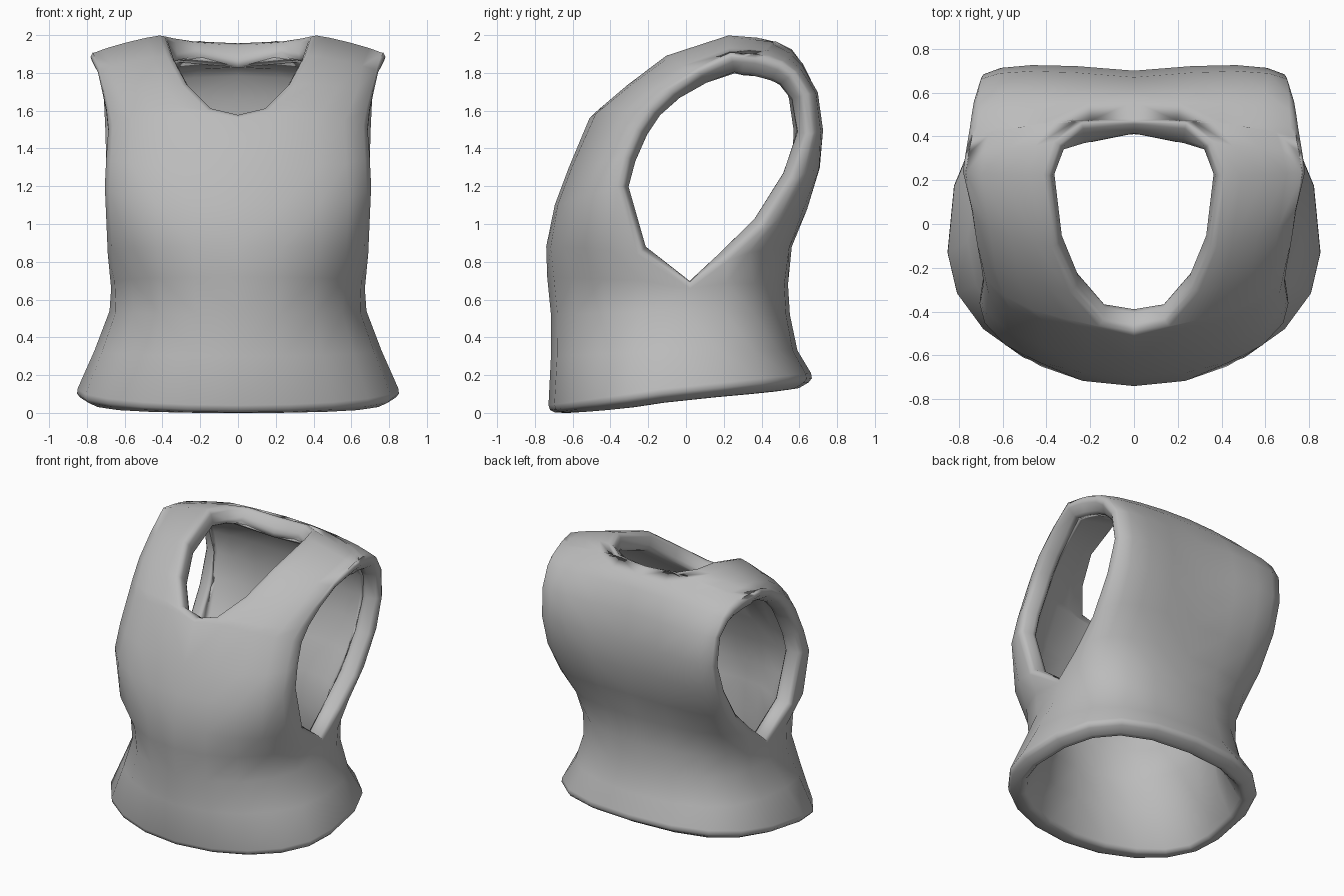
import bpy
import bmesh
from mathutils import Vector
from mathutils.geometry import interpolate_bezier

COLUMNS = 6
THICKNESS = .13

# Each row runs from the centre line (or neck edge) to the side seam (or
# armhole edge): inner point, outer point, roundness, optional blade bulge.
SHOULDER = ((.38, .22, 2.005), (.795, .24, 1.885), .4)

FRONT = [
    ((0, -.73, .005), (.865, -.13, .095), .55),
    ((0, -.715, .3), (.76, -.08, .33), .55),
    ((0, -.715, .52), (.68, 0, .54), .58),
    ((0, -.735, .72), (.685, .02, .69), .6),
    ((0, -.74, .88), (.7, -.23, .86), .6),
    ((0, -.695, 1.1), (.715, -.33, 1.2), .6),
    ((0, -.62, 1.3), (.71, -.3, 1.35), .55),
    ((0, -.49, 1.59), (.7, -.24, 1.49), .55),
    ((.14, -.45, 1.625), (.71, -.17, 1.59), .5),
    ((.265, -.3, 1.75), (.73, -.07, 1.69), .5),
    ((.345, -.1, 1.9), (.755, .07, 1.8), .4),
    SHOULDER,
]

BACK = [
    ((0, .68, .18), (.865, -.13, .095), .72),
    ((0, .59, .33), (.76, -.08, .33), .7),
    ((0, .55, .52), (.68, 0, .54), .7),
    ((0, .54, .68), (.685, .02, .69), .7),
    ((0, .56, .88), (.69, .2, .83), .7),
    ((0, .64, 1.08), (.7, .39, 1), .7, .03),
    ((0, .69, 1.3), (.71, .55, 1.25), .7, .07),
    ((0, .7, 1.5), (.715, .635, 1.48), .7, .07),
    ((0, .67, 1.7), (.725, .62, 1.68), .7, .07),
    ((0, .615, 1.85), (.745, .56, 1.79), .55, .03),
    ((0, .56, 1.925), (.755, .5, 1.84), .45),
    ((0, .475, 1.975), (.765, .43, 1.865), .4),
    ((.235, .465, 1.98), (.775, .37, 1.88), .4),
    ((.335, .36, 1.995), (.785, .31, 1.885), .4),
    SHOULDER,
]

# Rounded lip section: distance in from the edge, depth below the outside
LIP = [(.035, 0), (.01, .01), (0, .035), (0, .095), (.01, .12),
       (.035, THICKNESS)]


def row_points(inner, outer, roundness, bulge=0):
    """Curve a row around the body from its inner to its outer end."""
    a, b = Vector(inner), Vector(outer)
    # rows that cross the centre line leave it level
    height = (a.z + b.z) / 2 if a.x else a.z
    corner = Vector((b.x, a.y + bulge, height))
    return interpolate_bezier(a, a.lerp(corner, roundness),
                              b.lerp(corner, roundness), b, COLUMNS)


def add_panel(bm, rows, side):
    """Loft one half panel through its rows, on the left or right side."""
    grid = [[bm.verts.new((p.x * side, p.y, p.z)) for p in row_points(*row)]
            for row in rows]
    for low, high in zip(grid, grid[1:]):
        for i in range(COLUMNS - 1):
            bm.faces.new((low[i], low[i + 1], high[i + 1], high[i]))


def edge_directions(rim):
    """Find the direction from each rim vertex into the cloth."""
    inward = {}
    for edge in rim:
        a, b = edge.verts
        along = (b.co - a.co).normalized()
        across = edge.link_faces[0].calc_center_median() - a.co
        across -= along * across.dot(along)
        for v in edge.verts:
            inward[v] = inward.get(v, Vector()) + across.normalized()
    return {v: d.normalized() for v, d in inward.items()}


def add_lining(bm):
    """Add the inside of the cloth and join it on with rounded lips."""
    rim = [e for e in bm.edges if e.is_boundary]
    inward = edge_directions(rim)
    lining = {v: bm.verts.new(v.co - v.normal * THICKNESS)
              for v in list(bm.verts)}
    for face in list(bm.faces):
        bm.faces.new([lining[v] for v in reversed(face.verts)])
    section = {}
    for v, direction in inward.items():
        spots = [v.co + direction * t - v.normal * d for t, d in LIP]
        middle = [bm.verts.new(p) for p in spots[1:-1]]
        section[v] = [v, *middle, lining[v]]
        v.co, lining[v].co = spots[0], spots[-1]
    for edge in rim:
        one, two = (section[v] for v in edge.verts)
        for i in range(len(LIP) - 1):
            bm.faces.new((one[i], two[i], two[i + 1], one[i + 1]))


def make_material(name, color):
    mat = bpy.data.materials.new(name)
    mat.use_nodes = True
    mat.diffuse_color = color
    mat.node_tree.nodes["Principled BSDF"].inputs["Base Color"].default_value = color
    return mat


default_cube = bpy.data.objects.get("Cube")
if default_cube:
    bpy.data.objects.remove(default_cube, do_unlink=True)

# Front and back panels sewn at the centre, side seams and shoulders
bm = bmesh.new()
for side in (1, -1):
    add_panel(bm, FRONT, side)
    add_panel(bm, BACK, side)
bmesh.ops.remove_doubles(bm, verts=bm.verts, dist=.002)
bmesh.ops.recalc_face_normals(bm, faces=bm.faces)
# keep the normals pointing out: the lowest front face must face forward
if min(bm.faces, key=lambda f: f.calc_center_median().y).normal.y > 0:
    bmesh.ops.reverse_faces(bm, faces=bm.faces)
bm.normal_update()

# Lining, with rounded hem, neck and armhole lips
add_lining(bm)
bmesh.ops.recalc_face_normals(bm, faces=bm.faces)
mesh = bpy.data.meshes.new("sleeveless_top")
bm.to_mesh(mesh)
bm.free()

top = bpy.data.objects.new("sleeveless_top", mesh)
bpy.context.collection.objects.link(top)
mesh.materials.append(make_material("plain grey", (.5, .5, .5, 1)))
mesh.shade_smooth()
